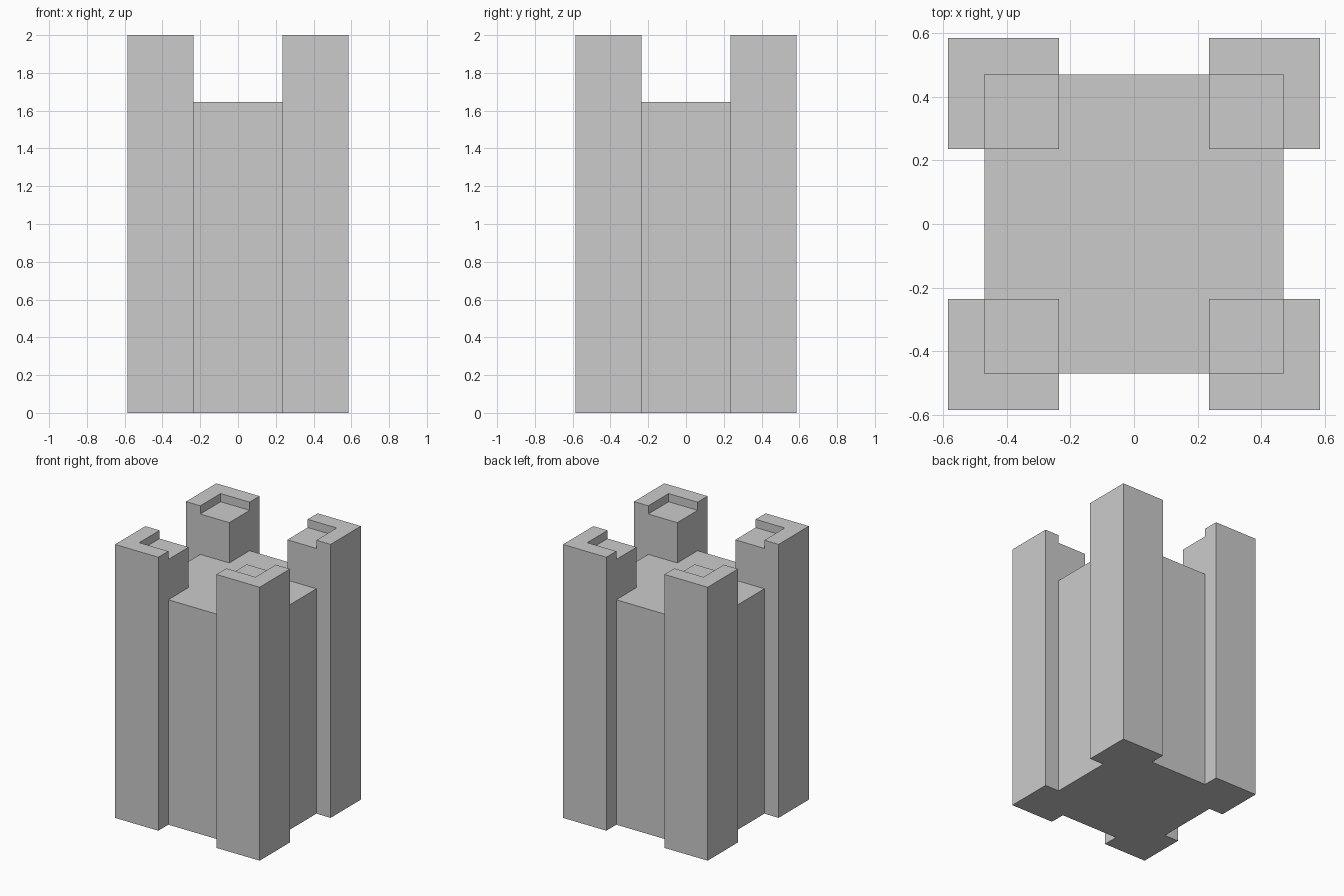
import bpy, bmesh

if "Cube" in bpy.data.objects:
    bpy.data.objects.remove(bpy.data.objects["Cube"])

OUT, MID, INN = 0.585, 0.47, 0.235   # outer face, body face, inner face of the towers
TOP, BODY, FLOOR = 2.0, 1.645, 1.94  # tower, body and notch floor heights


def make(name, bm):
    bmesh.ops.recalc_face_normals(bm, faces=bm.faces)
    mesh = bpy.data.meshes.new(name)
    bm.to_mesh(mesh)
    bm.free()
    obj = bpy.data.objects.new(name, mesh)
    bpy.context.collection.objects.link(obj)
    return obj


def prism(bm, pts, z0, z1):
    face = bm.faces.new([bm.verts.new((x, y, z0)) for x, y in pts])
    ext = bmesh.ops.extrude_face_region(bm, geom=[face], use_keep_orig=True)
    verts = [g for g in ext["geom"] if isinstance(g, bmesh.types.BMVert)]
    bmesh.ops.translate(bm, verts=verts, vec=(0, 0, z1 - z0))


# Central keep
bm = bmesh.new()
prism(bm, [(-MID, -MID), (MID, -MID), (MID, MID), (-MID, MID)], 0, BODY)
make("central_keep", bm)

# Corner towers: square shaft with an L-shaped parapet around the inner notch
for ny, sy in (("front", -1), ("back", 1)):
    for nx, sx in (("left", -1), ("right", 1)):
        bm = bmesh.new()
        square = [(INN, INN), (OUT, INN), (OUT, OUT), (INN, OUT)]
        prism(bm, [(x * sx, y * sy) for x, y in square], 0, FLOOR)
        # replace the shaft cap with the notch floor and parapet
        rim = [(MID, INN), (OUT, INN), (OUT, OUT), (INN, OUT), (INN, MID), (MID, MID)]
        prism(bm, [(x * sx, y * sy) for x, y in rim], FLOOR, TOP)
        make(f"{ny}_{nx}_tower", bm)
